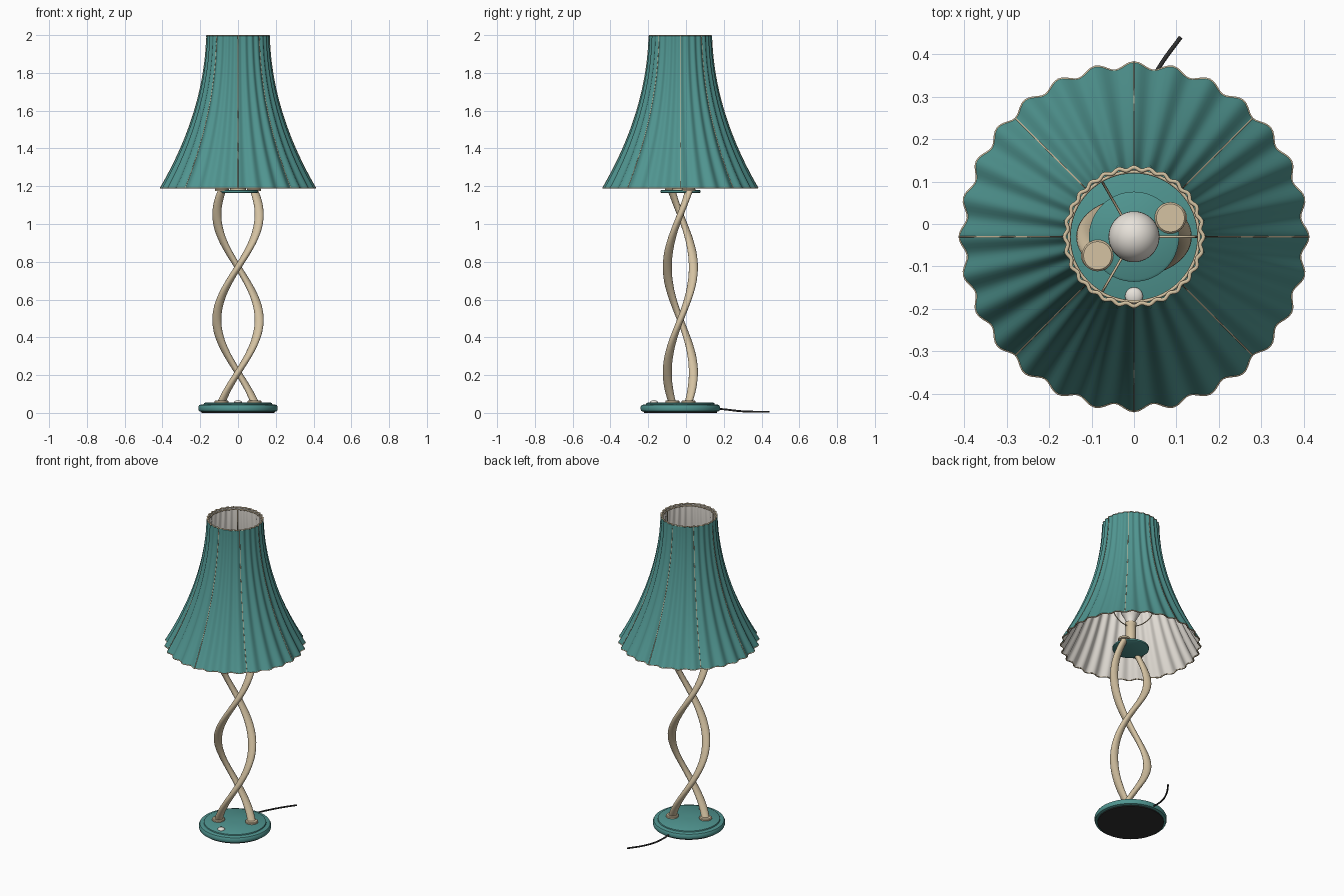
import bpy
from math import sin, cos, pi, radians
from mathutils import Vector

if "Cube" in bpy.data.objects:
    bpy.data.objects.remove(bpy.data.objects["Cube"])

CY = -0.03                      # lamp axis (the cord shifts it off centre)
Z = Vector((0, 0, 1))


def mat(name, r, g, b):
    m = bpy.data.materials.new(name)
    m.diffuse_color = (r, g, b, 1)
    m.use_nodes = True
    m.node_tree.nodes["Principled BSDF"].inputs["Base Color"].default_value = m.diffuse_color
    return m


TEAL = mat("teal", 0.08, 0.30, 0.28)
CREAM = mat("cream", 0.66, 0.54, 0.36)
WHITE = mat("warm_white", 0.80, 0.76, 0.70)
DARK = mat("dark", 0.03, 0.03, 0.03)


def build(name, verts, faces, m, angle=40):
    me = bpy.data.meshes.new(name)
    me.from_pydata(verts, [], faces)
    me.update()
    ob = bpy.data.objects.new(name, me)
    bpy.context.collection.objects.link(ob)
    me.materials.append(m)
    bpy.ops.object.select_all(action='DESELECT')
    ob.select_set(True)
    bpy.context.view_layer.objects.active = ob
    bpy.ops.object.mode_set(mode='EDIT')
    bpy.ops.mesh.select_all(action='SELECT')
    bpy.ops.mesh.normals_make_consistent(inside=False)
    bpy.ops.object.mode_set(mode='OBJECT')
    bpy.ops.object.shade_smooth_by_angle(angle=radians(angle))
    return ob


def bridge(rows, n, closed=False):
    return [(i * n + j, i * n + (j + 1) % n,
             (i + 1) % rows * n + (j + 1) % n, (i + 1) % rows * n + j)
            for i in range(rows if closed else rows - 1) for j in range(n)]


def lathe(name, profile, m, x=0, y=CY, n=64):
    verts = [(x + r * cos(2 * pi * j / n), y + r * sin(2 * pi * j / n), z)
             for r, z in profile for j in range(n)]
    k = len(profile)
    faces = bridge(k, n) + [tuple(range(n)), tuple(range((k - 1) * n, k * n))]
    return build(name, verts, faces, m)


def sweep(name, pts, ra, rb, m, refs=None, closed=False, n=12):
    pts = [Vector(p) for p in pts]
    k = len(pts)
    verts = []
    for i, p in enumerate(pts):
        a, b = (pts[i - 1], pts[(i + 1) % k]) if closed else (pts[max(i - 1, 0)], pts[min(i + 1, k - 1)])
        t = (b - a).normalized()
        ref = refs[i] if refs else (Z if abs(t.z) < 0.999 else Vector((1, 0, 0)))
        u = (ref - t * ref.dot(t)).normalized()
        w = t.cross(u)
        verts += [p + u * ra * cos(2 * pi * j / n) + w * rb * sin(2 * pi * j / n) for j in range(n)]
    faces = bridge(k, n, closed)
    if not closed:
        faces += [tuple(range(n)), tuple(range((k - 1) * n, k * n))]
    return build(name, verts, faces, m, 60)


def smooth_path(p, steps=8):
    p = [Vector(q) for q in p]
    p = [2 * p[0] - p[1]] + p + [2 * p[-1] - p[-2]]
    out = []
    for i in range(1, len(p) - 2):
        a, b, c, d = p[i - 1:i + 3]
        for s in range(steps):
            t = s / steps
            out.append(0.5 * (2 * b + (c - a) * t + (2 * a - 5 * b + 4 * c - d) * t * t
                              + (3 * b - a - 3 * c + d) * t ** 3))
    return out + [p[-2]]


# Base, felt pad and switch
lathe("base", [(0.195, 0.006), (0.207, 0.010), (0.21, 0.018), (0.21, 0.032), (0.205, 0.041),
               (0.192, 0.045), (0.182, 0.045), (0.180, 0.051), (0.174, 0.054), (0.02, 0.055)], TEAL)
lathe("felt_pad", [(0.193, 0.0), (0.193, 0.008)], DARK)
lathe("switch_button", [(0.021, 0.053), (0.021, 0.058), (0.017, 0.063), (0.009, 0.066), (0.002, 0.067)],
      WHITE, y=-0.17, n=24)


# Twisted twin strands with collars at both ends
def strand_point(z, side):
    a = radians(323) * (z - 1.05) + pi * side
    return Vector((0.112 * cos(a), CY + 0.069 * sin(a), z)), Vector((cos(a), sin(a), 0))


for side in (0, 1):
    zs = [0.05 + 1.125 * i / 90 for i in range(91)]
    pr = [strand_point(z, side) for z in zs]
    sweep(f"strand_{side}", [p for p, _ in pr], 0.024, 0.017, CREAM, [r for _, r in pr], n=16)
    for label, z, h in (("base", 0.053, 0.013), ("top", 1.174, 0.014)):
        p, _ = strand_point(z, side)
        lathe(f"{label}_collar_{side}", [(0.037, z), (0.037, z + h * 0.7), (0.033, z + h)],
              CREAM, p.x, p.y, 32)

# Upper plate, socket and bulb
lathe("upper_plate", [(0.098, 1.163), (0.106, 1.167), (0.106, 1.177), (0.10, 1.181)], TEAL)
lathe("socket", [(0.042, 1.18), (0.042, 1.20), (0.030, 1.21), (0.030, 1.32), (0.034, 1.325), (0.034, 1.34)],
      CREAM, n=32)
lathe("bulb", [(0.026, 1.335), (0.028, 1.355), (0.042, 1.385)] +
      [(0.06 * cos(radians(d)), 1.43 + 0.06 * sin(radians(d))) for d in range(-30, 90, 10)] +
      [(0.002, 1.49)], WHITE, n=40)


# Fluted shade
def shade_point(t, a, off=0.0):
    r = (0.163 + 0.02 * t + 0.22 * t * t) * (1 + 0.021 * cos(28 * a)) + off
    return Vector((r * cos(a), CY + r * sin(a), 1.997 - 0.806 * t))


N, ROWS = 280, 28
ANG = [2 * pi * j / N for j in range(N)]
outer = [shade_point(i / ROWS, a) for i in range(ROWS + 1) for a in ANG]
inner = [shade_point(i / ROWS, a, -0.006) for i in range(ROWS + 1) for a in ANG]
count = 2 * (ROWS + 1)
lining = [shade_point(1 - i / ROWS, a, -0.006) for i in range(ROWS + 1) for a in ANG]
shade = build("shade", outer + lining, bridge(count, N, True), TEAL)
shade.data.materials.append(WHITE)
for i, f in enumerate(shade.data.polygons):
    if i >= (ROWS + 1) * N:
        f.material_index = 1

# Rim trims and panel seams
for label, t in (("top", 0), ("bottom", 1)):
    sweep(f"{label}_trim", [shade_point(t, a, -0.003) for a in ANG], 0.003, 0.0045, CREAM, closed=True, n=8)
for k in range(8):
    sweep(f"seam_{k}", [shade_point(i / ROWS, k * pi / 4, 0.0003) for i in range(ROWS + 1)],
          0.0018, 0.0018, CREAM, n=6)

# Shade carrier: ring and three curved arms
sweep("carrier_ring", [(0.153 * cos(2 * pi * j / 64), CY + 0.153 * sin(2 * pi * j / 64), 1.985)
                       for j in range(64)], 0.004, 0.004, CREAM, closed=True, n=8)
for k in range(3):
    a = 2 * pi * k / 3
    prof = [(0.028, 1.315), (0.08, 1.325), (0.13, 1.37), (0.15, 1.47), (0.153, 1.7), (0.153, 1.985)]
    path = smooth_path([(r * cos(a), CY + r * sin(a), z) for r, z in prof])
    side = Vector((-sin(a), cos(a), 0))
    sweep(f"carrier_arm_{k}", path, 0.003, 0.003, CREAM, [side] * len(path), n=8)

# Power cord
sweep("cord", smooth_path([(0, 0.165, 0.022), (0.0, 0.21, 0.018), (0.02, 0.29, 0.009),
                           (0.06, 0.37, 0.006), (0.11, 0.44, 0.006)]), 0.005, 0.005, DARK)
